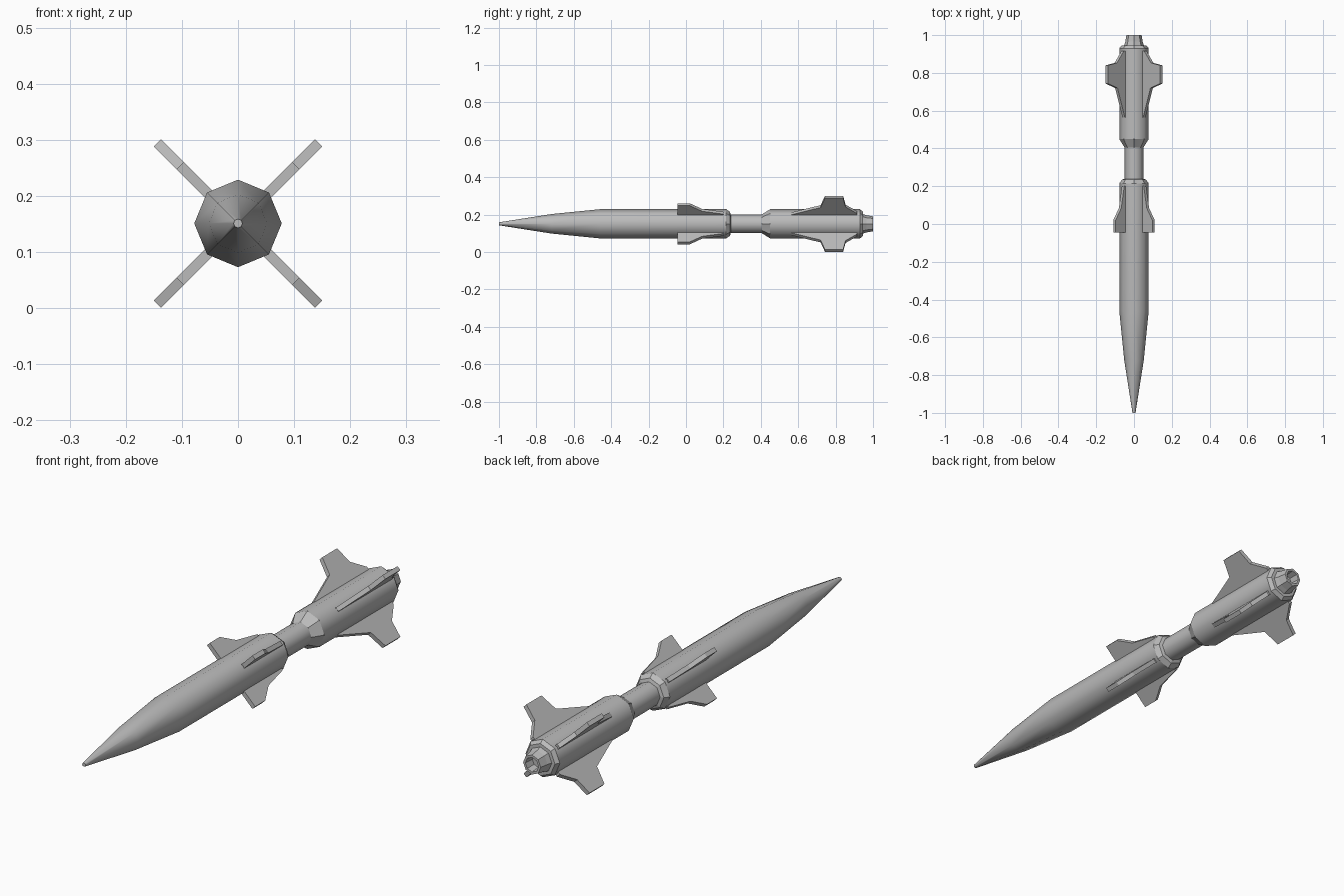
import bpy, bmesh, math
from mathutils import Matrix, Vector

AXIS_Z = 0.151
SIDES = 8

cube = bpy.data.objects.get("Cube")
if cube:
    bpy.data.objects.remove(cube, do_unlink=True)

grey = bpy.data.materials.new("metal_grey")
grey.use_nodes = True
grey.diffuse_color = (0.5, 0.5, 0.5, 1)
grey.node_tree.nodes["Principled BSDF"].inputs["Base Color"].default_value = (0.5, 0.5, 0.5, 1)


def add_object(name, bm):
    bmesh.ops.recalc_face_normals(bm, faces=bm.faces[:])
    mesh = bpy.data.meshes.new(name)
    bm.to_mesh(mesh)
    bm.free()
    mesh.materials.append(grey)
    obj = bpy.data.objects.new(name, mesh)
    obj.location.z = AXIS_Z
    bpy.context.collection.objects.link(obj)
    return obj


def turned(name, profile):
    """Octagonal lathe along y; long panels are smooth, short collars flat."""
    bm = bmesh.new()
    rings = []
    for y, r in profile:
        angles = [math.tau * i / SIDES for i in range(SIDES)]
        rings.append([bm.verts.new((r * math.cos(a), y, r * math.sin(a))) for a in angles])
    for (ya, _), (yb, _), a, b in zip(profile, profile[1:], rings, rings[1:]):
        for i in range(SIDES):
            j = (i + 1) % SIDES
            bm.faces.new((a[i], a[j], b[j], b[i])).smooth = abs(yb - ya) > 0.1
    bm.faces.new(rings[0])
    bm.faces.new(rings[-1])
    return add_object(name, bm)


def fin_set(name, outline, thickness):
    """Four diagonal plates from an outline of (y, radius) points."""
    for side, angle in (("upper_left", 45), ("upper_right", 135),
                        ("lower_right", 225), ("lower_left", 315)):
        bm = bmesh.new()
        face = bm.faces.new([bm.verts.new((r, y, -thickness / 2)) for y, r in outline])
        new = bmesh.ops.extrude_face_region(bm, geom=[face])["geom"]
        moved = [v for v in new if isinstance(v, bmesh.types.BMVert)]
        bmesh.ops.translate(bm, verts=moved, vec=Vector((0, 0, thickness)))
        bm.transform(Matrix.Rotation(math.radians(-angle), 4, "Y"))
        add_object(name + "_" + side, bm)


# Nose and forward body
turned("forward_body", [(-1, 0.008), (-0.72, 0.052), (-0.46, 0.078), (0.215, 0.078),
                        (0.235, 0.064), (0.24, 0.048)])
# Narrow link between the two bodies
turned("connecting_neck", [(0.22, 0.05), (0.43, 0.05)])
# Rear motor body with tapered shoulder and end collar
turned("rear_body", [(0.405, 0.05), (0.45, 0.078), (0.93, 0.078), (0.945, 0.066), (0.946, 0.04)])
# Hollow exhaust nozzle
turned("exhaust_nozzle", [(0.94, 0.054), (0.965, 0.046), (1, 0.04), (1, 0.03), (0.96, 0.026)])

# Forward and tail fins
fin_set("forward_fin", [(-0.045, 0.06), (-0.045, 0.146), (0.02, 0.146), (0.085, 0.104),
                        (0.2, 0.082), (0.2, 0.06)], 0.018)
fin_set("tail_fin", [(0.565, 0.06), (0.565, 0.078), (0.72, 0.132), (0.743, 0.203), (0.84, 0.203),
                     (0.853, 0.136), (0.915, 0.086), (0.915, 0.06)], 0.018)
